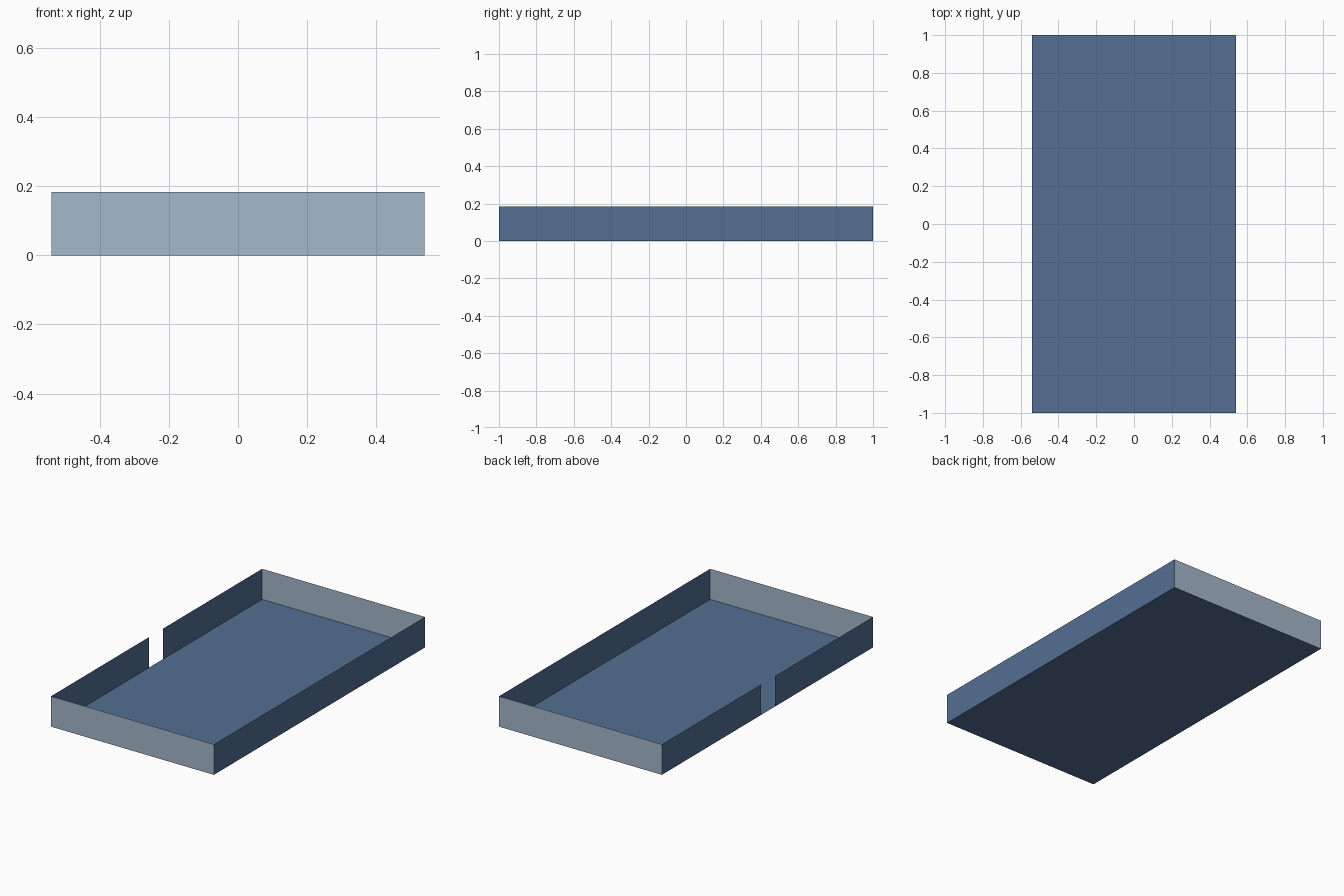
import bpy

if "Cube" in bpy.data.objects:
    bpy.data.objects.remove(bpy.data.objects["Cube"])

W, L, H = 0.54, 1.0, 0.183      # half width, half length, wall height
GAP = (-0.07, 0.062)            # opening in the left wall


def srgb(r, g, b):
    f = lambda c: c / 12.92 if c <= 0.04045 else ((c + 0.055) / 1.055) ** 2.4
    return tuple(f(c / 255) for c in (r, g, b)) + (1.0,)


def material(name, rgb):
    m = bpy.data.materials.new(name)
    m.diffuse_color = srgb(*rgb)
    m.use_nodes = True
    m.node_tree.nodes["Principled BSDF"].inputs["Base Color"].default_value = m.diffuse_color
    return m


blue = material("slate blue", (83, 110, 146))
pale = material("pale blue grey", (164, 184, 202))


def sheet(name, corners, mat):
    """Thin single-sided panel."""
    me = bpy.data.meshes.new(name)
    me.from_pydata(corners, [], [tuple(range(len(corners)))])
    me.materials.append(mat)
    ob = bpy.data.objects.new(name, me)
    bpy.context.collection.objects.link(ob)


def wall(name, a, b, mat):
    """Upright panel from point a to point b."""
    sheet(name, [(*a, 0), (*b, 0), (*b, H), (*a, H)], mat)


# floor
sheet("floor", [(-W, -L, 0), (W, -L, 0), (W, L, 0), (-W, L, 0)], blue)

# end walls and right wall
wall("front_wall", (-W, -L), (W, -L), pale)
wall("back_wall", (W, L), (-W, L), pale)
wall("right_wall", (W, -L), (W, L), blue)

# left wall, split by the opening
wall("left_wall_back", (-W, L), (-W, GAP[1]), blue)
wall("left_wall_front", (-W, GAP[0]), (-W, -L), blue)
